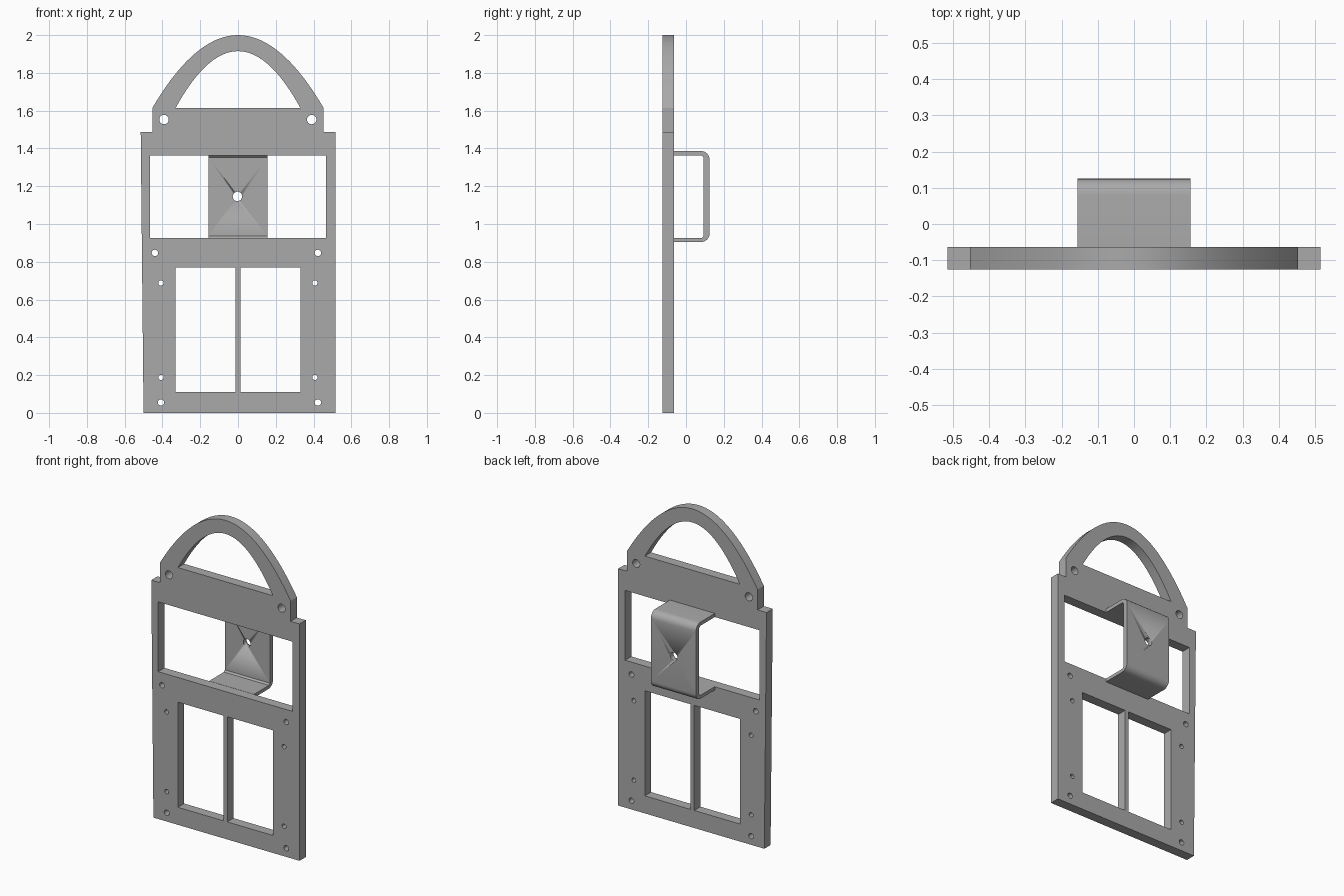
import bpy, math
from mathutils import Matrix

if "Cube" in bpy.data.objects:
    bpy.data.objects.remove(bpy.data.objects["Cube"], do_unlink=True)

grey = bpy.data.materials.new("plain grey")
grey.use_nodes = True
grey.diffuse_color = (0.4, 0.4, 0.4, 1)
grey.node_tree.nodes["Principled BSDF"].inputs["Base Color"].default_value = (0.4, 0.4, 0.4, 1)


def rect(x0, x1, z0, z1):
    return [(x0, z0), (x1, z0), (x1, z1), (x0, z1)]


def circle(x, z, r, n=24):
    return [(x + r * math.cos(i * math.tau / n), z + r * math.sin(i * math.tau / n)) for i in range(n)]


def arch(half, base, top, n=36):
    """Parabolic arc from right to left."""
    xs = [half * (1 - 2 * i / n) for i in range(n + 1)]
    return [(x, top - (top - base) * (x / half) ** 2) for x in xs]


def sheet(name, loops, depth, matrix):
    """Fill closed loops (inner ones become holes) and extrude to a solid."""
    curve = bpy.data.curves.new(name, "CURVE")
    curve.dimensions = "2D"
    curve.fill_mode = "BOTH"
    curve.extrude = depth / 2
    for pts in loops:
        spline = curve.splines.new("POLY")
        spline.points.add(len(pts) - 1)
        for p, (u, v) in zip(spline.points, pts):
            p.co = (u, v, 0, 1)
        spline.use_cyclic_u = True
    ob = bpy.data.objects.new(name, curve)
    bpy.context.collection.objects.link(ob)
    bpy.ops.object.select_all(action="DESELECT")
    ob.select_set(True)
    bpy.context.view_layer.objects.active = ob
    bpy.ops.object.convert(target="MESH")
    ob = bpy.context.object
    ob.name = name
    ob.data.transform(matrix)
    bpy.ops.object.mode_set(mode="EDIT")
    bpy.ops.mesh.select_all(action="SELECT")
    bpy.ops.mesh.remove_doubles(threshold=0.0005)
    bpy.ops.mesh.normals_make_consistent(inside=False)
    bpy.ops.object.mode_set(mode="OBJECT")
    ob.data.materials.clear()
    ob.data.materials.append(grey)
    bpy.ops.object.shade_smooth_by_angle(angle=math.radians(30))
    return ob


upright = Matrix.Rotation(math.pi / 2, 4, "X")

# Back plate with stepped shoulders and an arched handle
outline = [(-0.5, 0), (0.515, 0), (0.515, 1.487), (0.453, 1.487)]
outline += arch(0.453, 1.615, 2.0) + [(-0.453, 1.487), (-0.515, 1.487)]
loops = [
    outline,
    arch(0.33, 1.615, 1.915),
    rect(-0.467, 0.467, 0.925, 1.363),
    rect(-0.33, -0.013, 0.11, 0.77),
    rect(0.013, 0.33, 0.11, 0.77),
]

# Screw holes
for x, z, r in [(-0.392, 1.553, 0.025), (0.39, 1.553, 0.025),
                (-0.44, 0.847, 0.017), (0.423, 0.847, 0.017),
                (-0.408, 0.688, 0.014), (0.407, 0.688, 0.014),
                (-0.408, 0.188, 0.014), (0.407, 0.188, 0.014),
                (-0.408, 0.055, 0.017), (0.423, 0.055, 0.017)]:
    loops.append(circle(x, z, r))
sheet("back_plate", loops, 0.062, Matrix.Translation((0, -0.094, 0)) @ upright)

# U-shaped bracket behind the plate, with rounded outer corners
bottom, top, front, back, radius = 0.905, 1.386, -0.063, 0.125, 0.045


def corner(cz, start, n=8):
    angles = [start + math.pi / 2 * i / n for i in range(n + 1)]
    return [(back - radius + radius * math.cos(a), cz + radius * math.sin(a)) for a in angles]


profile = [(front, bottom)] + corner(bottom + radius, -math.pi / 2) + corner(top - radius, 0)
profile += [(front, top), (front, 1.363), (0.083, 1.363), (0.093, 1.353),
            (0.093, 0.936), (0.083, 0.926), (front, 0.926)]
# Profile axes (u, v, depth) map to (y, z, x)
sideways = Matrix(((0, 0, 1, 0), (1, 0, 0, 0), (0, 1, 0, 0), (0, 0, 0, 1)))
bracket = sheet("rear_bracket", [profile], 0.313, sideways)

# Hole through the bracket
cutter = sheet("bracket_hole_cutter", [circle(-0.003, 1.146, 0.025)], 0.2,
               Matrix.Translation((0, 0.11, 0)) @ upright)
cutter.hide_render = True
cutter.hide_viewport = True
cut = bracket.modifiers.new("screw hole", "BOOLEAN")
cut.operation = "DIFFERENCE"
cut.solver = "EXACT"
cut.object = cutter
